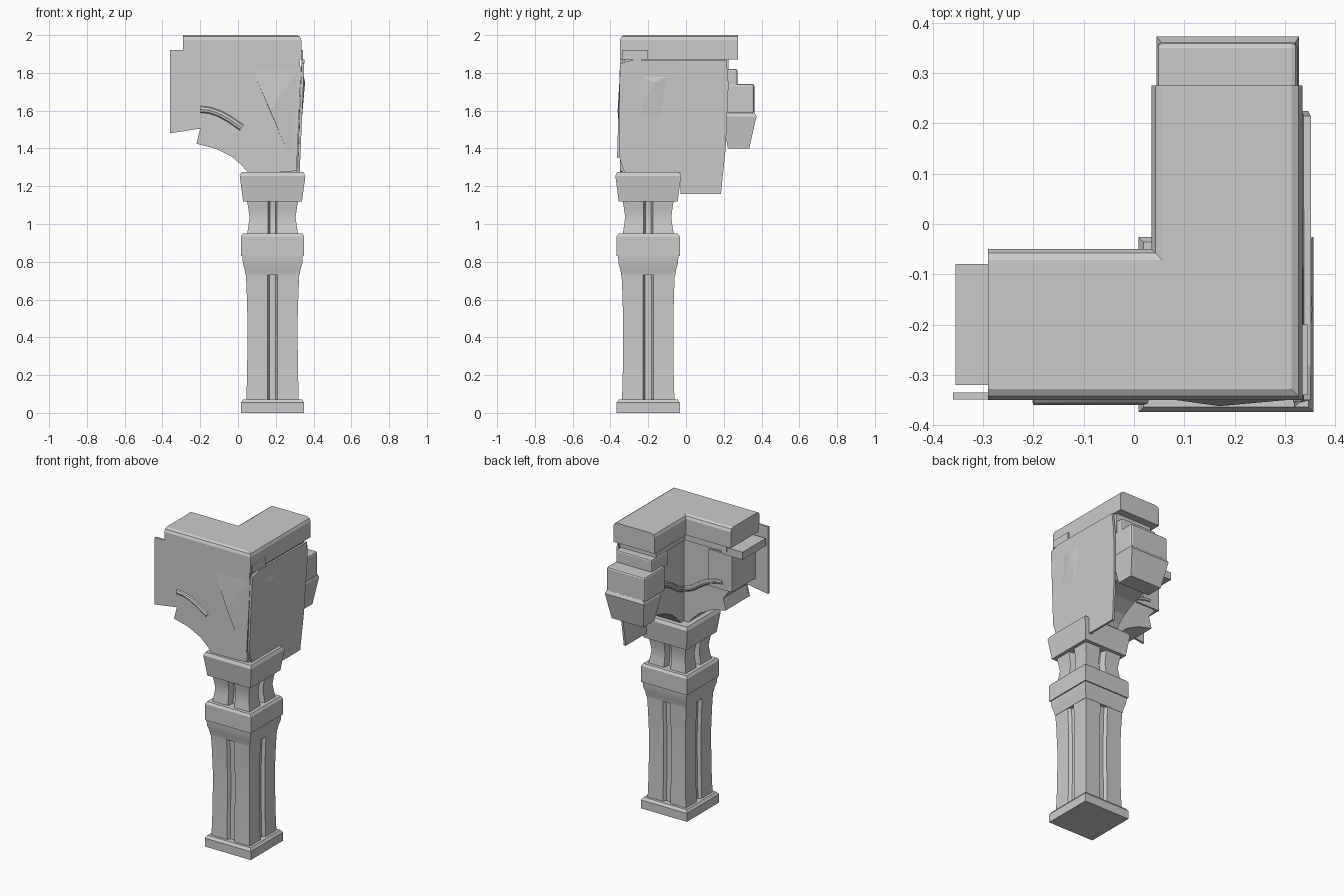
import bpy, bmesh, math
from mathutils import Vector

if "Cube" in bpy.data.objects:
    bpy.data.objects.remove(bpy.data.objects["Cube"], do_unlink=True)

stone = bpy.data.materials.new("grey_stone")
stone.use_nodes = True
GREY = (0.6, 0.6, 0.6, 1)
stone.diffuse_color = GREY
stone.node_tree.nodes["Principled BSDF"].inputs["Base Color"].default_value = GREY

CX, CY = 0.183, -0.2  # column axis


def finish(name, bm, bevel=0, smooth=False):
    bmesh.ops.recalc_face_normals(bm, faces=bm.faces)
    mesh = bpy.data.meshes.new(name)
    bm.to_mesh(mesh)
    bm.free()
    obj = bpy.data.objects.new(name, mesh)
    bpy.context.collection.objects.link(obj)
    mesh.materials.append(stone)
    if bevel:
        mod = obj.modifiers.new("edge_bevel", "BEVEL")
        mod.width, mod.segments, mod.limit_method = bevel, 2, "ANGLE"
        mod.angle_limit = math.radians(50)
    if smooth:
        bpy.ops.object.select_all(action="DESELECT")
        obj.select_set(True)
        bpy.context.view_layer.objects.active = obj
        bpy.ops.object.shade_smooth_by_angle(angle=math.radians(30))
    return obj


def loft(name, rings, bevel=0, smooth=False):
    """Skin a closed solid through rings of equal point count."""
    bm = bmesh.new()
    rows = [[bm.verts.new(p) for p in ring] for ring in rings]
    n = len(rows[0])
    for a, b in zip(rows, rows[1:]):
        for i in range(n):
            j = (i + 1) % n
            bm.faces.new((a[i], a[j], b[j], b[i]))
    bm.faces.new(rows[0])
    bm.faces.new(rows[-1])
    return finish(name, bm, bevel, smooth)


def square(half, z, slot=0, depth=0):
    """Square column section, optionally with a slot in each side."""
    quarter = [(half, -half)]
    if slot:
        quarter += [(half, -slot), (half - depth, -slot * 0.6),
                    (half - depth, slot * 0.6), (half, slot)]
    pts = []
    for _ in range(4):
        pts += quarter
        quarter = [(-y, x) for x, y in quarter]
    return [(CX + x, CY + y, z) for x, y in pts]


def mirror(p):
    """Carry a point of the side arm over to the rear arm."""
    return (-p[1] - 0.015, -p[0] - 0.015, p[2])


def plate(name, outline, y0, y1, rear=False, bevel=0, smooth=False):
    """Extrude an (x, z) outline from y0 to y1."""
    rings = [[(x, y, z) for x, z in outline] for y in (y0, y1)]
    if rear:
        rings = [[mirror(p) for p in r] for r in rings]
    return loft(name, rings, bevel, smooth)


def box(name, lo, hi, bevel=0):
    return loft(name, [[(lo[0], lo[1], z), (hi[0], lo[1], z),
                        (hi[0], hi[1], z), (lo[0], hi[1], z)]
                       for z in (lo[2], hi[2])], bevel)


def tube(name, path, radius, rear=False):
    rings = []
    for i, p in enumerate(path):
        t = Vector(path[min(i + 1, len(path) - 1)]) - Vector(path[max(i - 1, 0)])
        side = Vector((0, 1, 0))
        up = t.cross(side).normalized()
        ring = [Vector(p) + radius * (side * math.cos(a) + up * math.sin(a))
                for a in [k * math.tau / 10 for k in range(10)]]
        rings.append([mirror(q) if rear else q for q in ring])
    loft(name, rings, smooth=True)


# Column, from the ground up
loft("base_plinth", [square(0.167, 0), square(0.167, 0.055), square(0.155, 0.072)])
loft("fluted_shaft", [square(h, z, 0.027, 0.02) for h, z in
     ((0.139, 0.06), (0.135, 0.2), (0.133, 0.36), (0.133, 0.5), (0.137, 0.64), (0.142, 0.75))],
     smooth=True)
loft("collar_taper", [square(h, z) for h, z in
     ((0.143, 0.73), (0.148, 0.76), (0.157, 0.79), (0.160, 0.83))], smooth=True)
loft("collar_block", [square(0.167, 0.83), square(0.167, 0.935), square(0.157, 0.95)])
loft("fluted_neck", [square(h, z, 0.024, 0.04) for h, z in
     ((0.136, 0.94), (0.128, 0.99), (0.122, 1.035), (0.128, 1.08), (0.136, 1.13))], smooth=True)
loft("capital", [square(0.156, 1.12), square(0.174, 1.255), square(0.164, 1.275)])

# L-shaped coping with chamfered upper edges
rings = []
for z, c in ((1.87, 0), (1.975, 0), (1.992, 0.008), (2.0, 0.022)):
    rings.append([(-0.29, -0.35 + c, z), (0.335 - c, -0.35 + c, z), (0.335 - c, 0.275, z),
                  (0.035 + c, 0.275, z), (0.035 + c, -0.05 - c, z), (-0.29, -0.05 - c, z)])
loft("coping", rings)

# Two arms sharing one broken arch outline
arch = [(-0.22, 1.425), (-0.12, 1.40), (-0.03, 1.355), (0.02, 1.31), (0.055, 1.27)]
for rear, label in ((False, "side"), (True, "rear")):
    plate(label + "_arch_body", [(0.31, 1.26), (0.31, 1.88), (-0.24, 1.88),
          (-0.24, 1.55), (-0.20, 1.50)] + arch, -0.338, -0.10, rear)
    plate(label + "_trim", [(0.3, 1.82), (0.3, 1.88), (-0.24, 1.88), (-0.24, 1.82)],
          -0.33, -0.075, rear)
    bead = [(-0.2, 1.607), (-0.15, 1.602), (-0.1, 1.585), (-0.05, 1.558), (0.02, 1.51), (0.07, 1.49)]
    tube(label + "_inner_bead", [(x, -0.1, z) for x, z in bead], 0.018, rear)
tube("front_bead", [(x, -0.338, z) for x, z in bead[:5]], 0.022)

# Broken end of the side arm
box("side_ledge", (-0.355, -0.32, 1.80), (-0.2, -0.08, 1.85))
box("side_end_block", (-0.27, -0.335, 1.56), (-0.1, -0.09, 1.80))

# Stepped end of the rear arm with its bracket
box("rear_ledge", (0.06, 0.1, 1.72), (0.32, 0.272, 1.82), 0.01)
box("rear_end_block", (0.045, 0.15, 1.58), (0.325, 0.362, 1.742), 0.012)
loft("rear_bracket", [
    [(x0, y0, z), (x1, y0, z), (x1, y1, z), (x0, y1, z)]
    for z, x0, x1, y0, y1 in ((1.40, 0.075, 0.305, 0.222, 0.335),
                              (1.57, 0.045, 0.328, 0.19, 0.373),
                              (1.595, 0.055, 0.32, 0.2, 0.36))])

# Thin facing slabs with ragged edges
plate("front_facing", [(0.31, 1.28), (0.333, 1.80), (0.325, 1.88), (-0.285, 1.88),
      (-0.285, 1.92), (-0.36, 1.92), (-0.36, 1.48), (-0.20, 1.505)] + arch,
      -0.349, -0.335)


def wall(y, z, inset=0):
    """Point on the leaning outer facing."""
    return (0.322 + 0.025 * (z - 1.16) / 0.6 - inset, y, z)


edge = [(-0.355, 1.36), (-0.35, 1.85), (-0.28, 1.87), (0.215, 1.865), (0.225, 1.74),
        (0.21, 1.4), (0.185, 1.16), (-0.03, 1.16), (-0.03, 1.27), (-0.325, 1.27)]
loft("outer_facing", [[wall(y, z, d) for y, z in edge] for d in (0, 0.014)])

# Raised flake over the outer facing and the corner spur
bm = bmesh.new()
flake = [bm.verts.new(p) for p in ((0.335, -0.35, 1.84), (0.335, 0.03, 1.83),
                                   (0.328, -0.12, 1.44), (0.318, -0.365, 1.35))]
tip = bm.verts.new((0.355, -0.17, 1.75))
for i in range(4):
    bm.faces.new((flake[i], flake[(i + 1) % 4], tip))
bm.faces.new(flake)
finish("outer_flake", bm)
bm = bmesh.new()
chip = [bm.verts.new(p) for p in ((0.07, -0.348, 1.83), (0.325, -0.348, 1.83), (0.29, -0.348, 1.32))]
tip = bm.verts.new((0.17, -0.362, 1.6))
for i in range(3):
    bm.faces.new((chip[i], chip[(i + 1) % 3], tip))
bm.faces.new(chip)
finish("front_flake", bm)
box("corner_spur", (0.3, -0.34, 1.87), (0.345, -0.2, 1.92))
